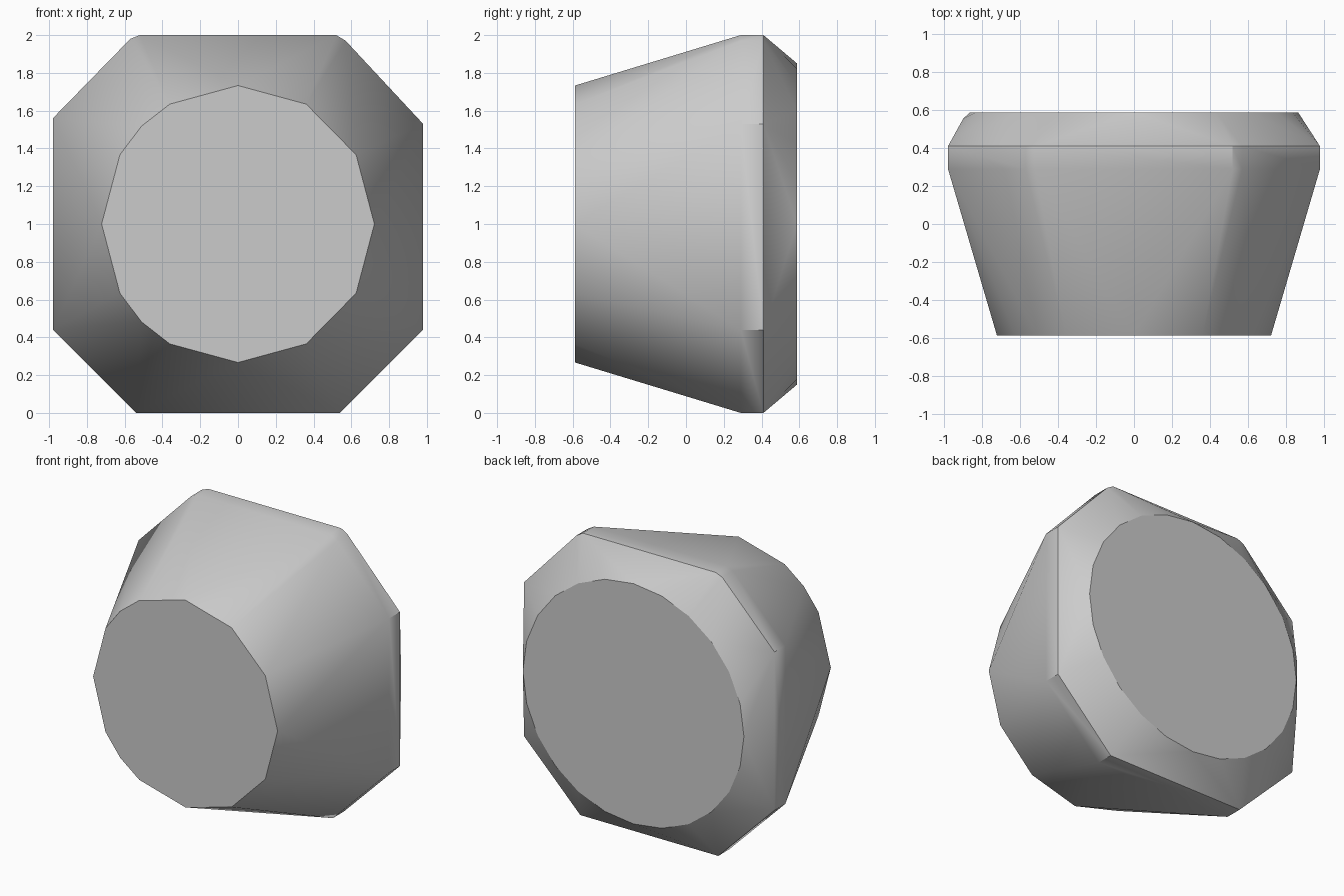
import bpy
import bmesh
from math import sin, cos, radians

cube = bpy.data.objects.get("Cube")
if cube:
    bpy.data.objects.remove(cube, do_unlink=True)

FRONT, BELT_FRONT, BELT_BACK, BACK = -0.588, 0.29, 0.41, 0.588


def ring(angles, rx, rz, y):
    """Points on an upright ellipse centred at half height."""
    return [(rx * cos(radians(a)), y, 1 + rz * sin(radians(a))) for a in angles]


# Small front facet: twelve sides plus two extra corners on one side
points = ring(list(range(0, 360, 30)) + [135, 225], 0.722, 0.733, FRONT)

# Octagonal belt with softened upper corners
belt = [(-0.57, 1.98), (-0.52, 2), (0.52, 2), (0.57, 1.97), (0.98, 1.53),
        (0.98, 0.44), (0.54, 0), (-0.54, 0), (-0.98, 0.44), (-0.98, 1.56)]
points += [(x, y, z) for y in (BELT_FRONT, BELT_BACK) for x, z in belt]

# Round back facet
points += ring(range(0, 360, 15), 0.865, 0.85, BACK)
points += [(-0.9, 0.555, z) for z in (0.85, 1.15)]

# Wrap the rings in one convex skin and merge its flat areas
bm = bmesh.new()
for p in points:
    bm.verts.new(p)
bmesh.ops.convex_hull(bm, input=bm.verts[:])
bmesh.ops.delete(bm, geom=[v for v in bm.verts if not v.link_faces], context='VERTS')
bmesh.ops.dissolve_limit(bm, angle_limit=radians(0.3),
                         verts=bm.verts[:], edges=bm.edges[:])
bmesh.ops.recalc_face_normals(bm, faces=bm.faces[:])
mesh = bpy.data.meshes.new("faceted_stone")
bm.to_mesh(mesh)
bm.free()
stone = bpy.data.objects.new("faceted_stone", mesh)
bpy.context.collection.objects.link(stone)

# Plain grey surface
grey = bpy.data.materials.new("light_grey")
grey.use_nodes = True
color = (0.6, 0.6, 0.6, 1)
grey.diffuse_color = color
grey.node_tree.nodes["Principled BSDF"].inputs["Base Color"].default_value = color
mesh.materials.append(grey)

# Soft facets with crisp belt and rims
bpy.ops.object.select_all(action='DESELECT')
stone.select_set(True)
bpy.context.view_layer.objects.active = stone
bpy.ops.object.shade_smooth_by_angle(angle=radians(30))
